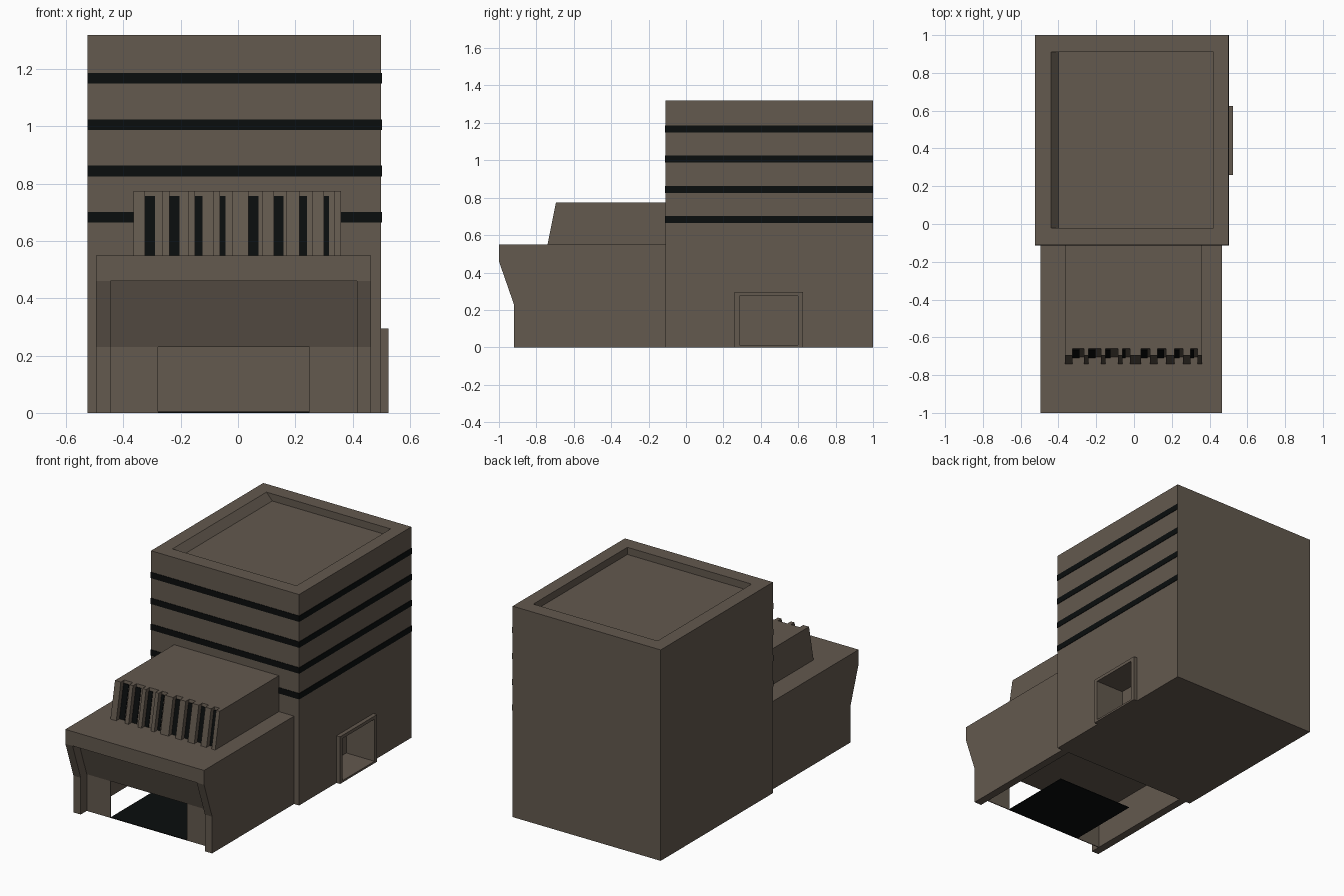
import bpy, bmesh
from mathutils import Vector

if "Cube" in bpy.data.objects:
    bpy.data.objects.remove(bpy.data.objects["Cube"])


def material(name, rgb):
    m = bpy.data.materials.new(name)
    m.diffuse_color = (*rgb, 1)
    m.use_nodes = True
    m.node_tree.nodes["Principled BSDF"].inputs["Base Color"].default_value = m.diffuse_color
    return m


STONE = material("stone", (0.125, 0.1, 0.077))
DARK = material("dark_glass", (0.003, 0.004, 0.004))


def finish(name, bm, mat):
    bmesh.ops.recalc_face_normals(bm, faces=bm.faces)
    me = bpy.data.meshes.new(name)
    bm.to_mesh(me)
    bm.free()
    me.materials.append(mat)
    ob = bpy.data.objects.new(name, me)
    bpy.context.collection.objects.link(ob)
    return ob


def prism(name, profile, x0, x1, mat=STONE):
    """Extrude a (y, z) side profile along x."""
    bm = bmesh.new()
    face = bm.faces.new([bm.verts.new((x0, y, z)) for y, z in profile])
    out = bmesh.ops.extrude_face_region(bm, geom=[face], use_keep_orig=True)
    verts = [g for g in out["geom"] if isinstance(g, bmesh.types.BMVert)]
    bmesh.ops.translate(bm, verts=verts, vec=(x1 - x0, 0, 0))
    return finish(name, bm, mat)


def box(name, x0, x1, y0, y1, z0, z1, mat=STONE):
    return prism(name, [(y0, z0), (y1, z0), (y1, z1), (y0, z1)], x0, x1, mat)


# Tower block with a sunken roof tray, sloped on its left side
bm = bmesh.new()
bmesh.ops.create_cube(bm, size=1)
for v in bm.verts:
    v.co = Vector((-0.525 if v.co.x < 0 else 0.5,
                   -0.11 if v.co.y < 0 else 1.0,
                   0 if v.co.z < 0 else 1.32))
top = max(bm.faces, key=lambda f: f.calc_center_median().z)
for left, z in ((-0.44, 1.32), (-0.40, 1.275)):
    bmesh.ops.inset_region(bm, faces=[top], thickness=0.04)
    for v in top.verts:
        v.co = Vector((left if v.co.x < 0 else 0.42,
                       -0.02 if v.co.y < 0.44 else 0.91, z))
tower = finish("tower", bm, STONE)

# Side doorway recess
cutter = box("door_cutter", 0.33, 0.6, 0.285, 0.60, 0.012, 0.275)
cutter.hide_render = True
cutter.hide_viewport = True
mod = tower.modifiers.new("doorway", "BOOLEAN")
mod.operation = "DIFFERENCE"
mod.solver = "EXACT"
mod.object = cutter

# Projecting door surround
box("door_jamb_front", 0.5, 0.525, 0.26, 0.285, 0, 0.295)
box("door_jamb_back", 0.5, 0.525, 0.60, 0.625, 0, 0.295)
box("door_head", 0.5, 0.525, 0.285, 0.60, 0.275, 0.295)
box("door_sill", 0.5, 0.525, 0.285, 0.60, 0, 0.012)

# Ribbon windows on the front and right faces
E = 0.003
for i, z in enumerate((0.665, 0.826, 0.988, 1.15)):
    box(f"front_window_band_{i}", -0.525, 0.5 + E, -0.11 - E, -0.107, z, z + 0.037, DARK)
    box(f"side_window_band_{i}", 0.497, 0.5 + E, -0.107, 1.0, z, z + 0.037, DARK)

# Podium: side walls, overhanging canopy and roof slab
wall = [(-0.11, 0), (-0.92, 0), (-0.92, 0.23), (-1, 0.46), (-1, 0.55), (-0.11, 0.55)]
prism("podium_wall_left", wall, -0.495, -0.445)
prism("podium_wall_right", wall, 0.415, 0.465)
prism("podium_canopy", [(-0.11, 0.23), (-0.86, 0.23), (-0.94, 0.46), (-1, 0.46),
                        (-1, 0.55), (-0.11, 0.55)], -0.445, 0.415)

# Entrance: flanking walls and dark lobby floor
box("entrance_wall_left", -0.445, -0.28, -0.86, -0.855, 0, 0.23)
box("entrance_wall_right", 0.25, 0.415, -0.86, -0.855, 0, 0.23)
box("lobby_floor", -0.28, 0.25, -0.86, -0.38, 0, 0.004, DARK)

# Upper hall: sloped core, fins and slit windows
D = 0.035
FB, FT, Z0, Z1 = -0.74, -0.695, 0.55, 0.775
prism("upper_hall", [(-0.11, Z0), (FB + D, Z0), (FT + D, Z1), (-0.11, Z1)], -0.365, 0.36)
fin = [(FB, Z0), (FB + D, Z0), (FT + D, Z1), (FT, Z1)]
fins = [(-0.365, -0.325), (-0.265, -0.24), (-0.175, -0.15), (-0.085, -0.062),
        (-0.02, 0.037), (0.085, 0.125), (0.17, 0.215), (0.26, 0.30), (0.335, 0.36)]
widths = [0.036, 0.035, 0.026, 0.018, 0.034, 0.033, 0.026, 0.018]
s = (FT - FB) / (Z1 - Z0)
zt = 0.757
yt = FB + D + s * (zt - Z0)
pane = [(FB + D - 0.004, Z0), (FB + D, Z0), (yt, zt), (yt - 0.004, zt)]
for i, (a, b) in enumerate(fins):
    prism(f"fin_{i}", fin, a, b)
    if i < len(widths):
        prism(f"slit_window_{i}", pane, b, b + widths[i], DARK)
